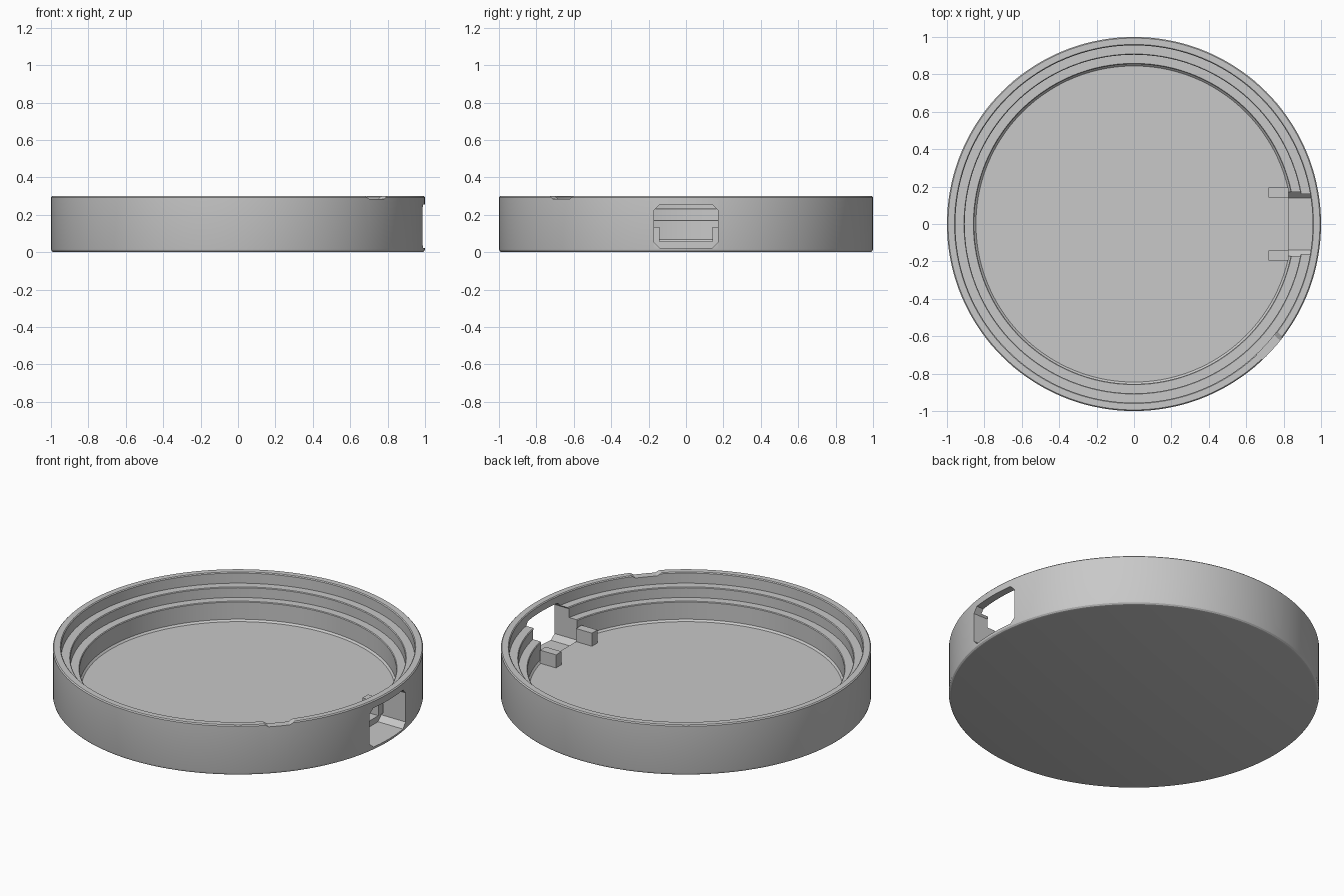
import bpy, bmesh, math
from mathutils import Matrix

cube = bpy.data.objects.get("Cube")
if cube:
    bpy.data.objects.remove(cube, do_unlink=True)

GREY = (0.58, 0.58, 0.58, 1)
grey = bpy.data.materials.new("plain grey")
grey.use_nodes = True
grey.diffuse_color = GREY
grey.node_tree.nodes["Principled BSDF"].inputs["Base Color"].default_value = GREY

HEIGHT, FLOOR, LEDGE_LOW, LEDGE_HIGH = 0.30, 0.057, 0.173, 0.235


def finish(name, bm):
    bmesh.ops.recalc_face_normals(bm, faces=bm.faces)
    mesh = bpy.data.meshes.new(name)
    bm.to_mesh(mesh)
    bm.free()
    mesh.materials.append(grey)
    ob = bpy.data.objects.new(name, mesh)
    bpy.context.collection.objects.link(ob)
    return ob


def lathe(name, profile, steps):
    bm = bmesh.new()
    verts = [bm.verts.new((r, 0, z)) for r, z in profile]
    edges = [bm.edges.new(pair) for pair in zip(verts, verts[1:])]
    bmesh.ops.spin(bm, geom=verts + edges, cent=(0, 0, 0), axis=(0, 0, 1),
                   angle=math.tau, steps=steps, use_merge=True)
    bmesh.ops.remove_doubles(bm, verts=bm.verts, dist=1e-5)
    return finish(name, bm)


def prism(name, outline, near, far, degrees=0):
    """Extrude a (sideways, height) outline outwards along a radius."""
    bm = bmesh.new()
    face = bm.faces.new([bm.verts.new((near, y, z)) for y, z in outline])
    out = bmesh.ops.extrude_face_region(bm, geom=[face])["geom"]
    moved = [v for v in out if isinstance(v, bmesh.types.BMVert)]
    bmesh.ops.translate(bm, verts=moved, vec=(far - near, 0, 0))
    bm.transform(Matrix.Rotation(math.radians(degrees), 4, "Z"))
    return finish(name, bm)


def rect(y0, y1, z0, z1):
    return [(y0, z0), (y1, z0), (y1, z1), (y0, z1)]


def cut(target, cutter):
    cutter.hide_render = True
    mod = target.modifiers.new("cut", "BOOLEAN")
    mod.operation, mod.solver, mod.object = "DIFFERENCE", "EXACT", cutter
    bpy.ops.object.select_all(action="DESELECT")
    bpy.context.view_layer.objects.active = target
    target.select_set(True)
    bpy.ops.object.modifier_apply(modifier=mod.name)
    bpy.data.objects.remove(cutter, do_unlink=True)


# Round tray with a rounded foot and two inner ledges
foot = 0.018
foot_curve = [(1 - foot + foot * math.sin(a), foot - foot * math.cos(a))
              for a in (math.radians(d) for d in range(0, 91, 30))]
tray = lathe("tray_shell", [(0, 0)] + foot_curve + [
    (1, HEIGHT - 0.006), (0.994, HEIGHT),
    (0.96, HEIGHT), (0.955, HEIGHT - 0.005),
    (0.955, LEDGE_HIGH), (0.909, LEDGE_HIGH), (0.905, LEDGE_HIGH - 0.004),
    (0.905, LEDGE_LOW), (0.859, LEDGE_LOW), (0.855, LEDGE_LOW - 0.004),
    (0.855, FLOOR + 0.01), (0.845, FLOOR), (0, FLOOR)], 144)

# Side port with chamfered corners, cut through wall and ledges
w, c, low, high = 0.17, 0.03, 0.022, 0.255
cut(tray, prism("port_cutter", [
    (-w + c, low), (w - c, low), (w, low + c), (w, high - c),
    (w - c, high), (-w + c, high), (-w, high - c), (-w, low + c)], 0.825, 1.1))

# Shallow pry notch across the rim
cut(tray, prism("pry_notch_cutter", [
    (-0.06, HEIGHT - 0.016), (0.06, HEIGHT - 0.016),
    (0.1, HEIGHT + 0.01), (-0.1, HEIGHT + 0.01)], 0.9, 1.1, -42))

# Key slot in the inside of the rim
cut(tray, prism("key_slot_cutter",
                rect(-0.048, 0.048, LEDGE_HIGH, HEIGHT + 0.02), 0.92, 0.975, 207))

bpy.ops.object.shade_smooth_by_angle(angle=math.radians(25))

# Two stop blocks on the floor beside the port
for side, name in ((1, "rear_stop_block"), (-1, "front_stop_block")):
    y0, y1 = sorted((side * 0.143, side * 0.195))
    prism(name, rect(y0, y1, FLOOR - 0.01, 0.135), 0.72, 0.825)
